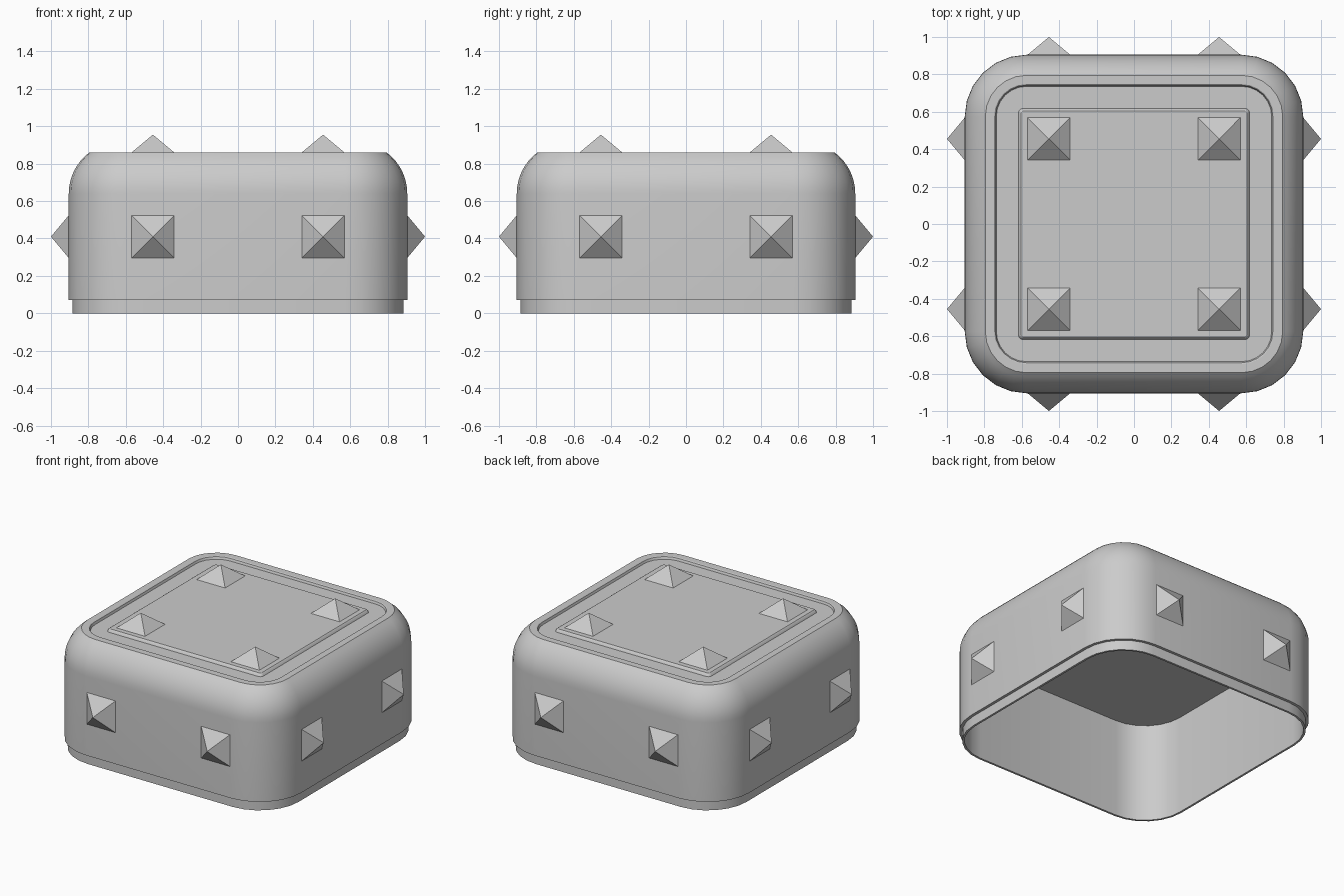
import bpy, bmesh, math
from mathutils import Matrix, Vector

if "Cube" in bpy.data.objects:
    bpy.data.objects.remove(bpy.data.objects["Cube"])


def rounded_square(half, radius, z, seg=6):
    """Points of a rounded square, anticlockwise."""
    c = half - radius
    pts = []
    for k, (sx, sy) in enumerate([(1, 1), (-1, 1), (-1, -1), (1, -1)]):
        for i in range(seg + 1):
            a = math.radians(90 * (k + i / seg))
            pts.append((sx * c + radius * math.cos(a), sy * c + radius * math.sin(a), z))
    return pts


def to_object(name, bm):
    mesh = bpy.data.meshes.new(name)
    bm.to_mesh(mesh)
    bm.free()
    ob = bpy.data.objects.new(name, mesh)
    bpy.context.collection.objects.link(ob)
    return ob


def loft(name, rings):
    bm = bmesh.new()
    loops = [[bm.verts.new(p) for p in rounded_square(*r)] for r in rings]
    for a, b in zip(loops, loops[1:]):
        n = len(a)
        for i in range(n):
            j = (i + 1) % n
            bm.faces.new((a[i], a[j], b[j], b[i]))
    bm.faces.new(loops[0][::-1])
    bm.faces.new(loops[-1])
    bmesh.ops.recalc_face_normals(bm, faces=bm.faces)
    return to_object(name, bm)


CORNER = 0.575   # centre of the large corner arcs


def ring(half, z):
    return (half, half - CORNER, z)


# Lid shell: inner ceiling, inner wall, bottom lip, body, shoulder, rim, channel, panel
rings = [ring(0.87, 0.71), ring(0.87, 0.0), ring(0.885, 0.0), ring(0.885, 0.07), ring(0.905, 0.07)]
for i in range(9):
    a = math.radians(53.13 * i / 8)
    rings.append(ring(0.63 + 0.275 * math.cos(a), 0.64 + 0.275 * math.sin(a)))
rings += [ring(0.748, 0.86), ring(0.742, 0.856), ring(0.736, 0.84),
          (0.618, 0.025, 0.84), (0.611, 0.02, 0.855), (0.604, 0.015, 0.86)]
shell = loft("lid_shell", rings)
bpy.context.view_layer.objects.active = shell
shell.select_set(True)
bpy.ops.object.shade_smooth_by_angle(angle=math.radians(32))


# Pyramid studs
def stud(name, location, direction):
    bm = bmesh.new()
    h = 0.12
    base = [bm.verts.new((x, y, -0.005)) for x, y in [(-h, -h), (h, -h), (h, h), (-h, h)]]
    tip = bm.verts.new((0, 0, 0.095))
    bm.faces.new(base[::-1])
    for i in range(4):
        bm.faces.new((base[i], base[(i + 1) % 4], tip))
    ob = to_object(name, bm)
    turn = Vector(direction).to_track_quat('Z', 'Y').to_matrix().to_4x4()
    ob.data.transform(Matrix.Translation(location) @ turn)


for s in (-1, 1):
    for t in (-0.455, 0.455):
        stud("top_stud", (s * 0.455, t, 0.86), (0, 0, 1))
        stud("front_back_stud", (t, s * 0.905, 0.41), (0, s, 0))
        stud("side_stud", (s * 0.905, t, 0.41), (s, 0, 0))
